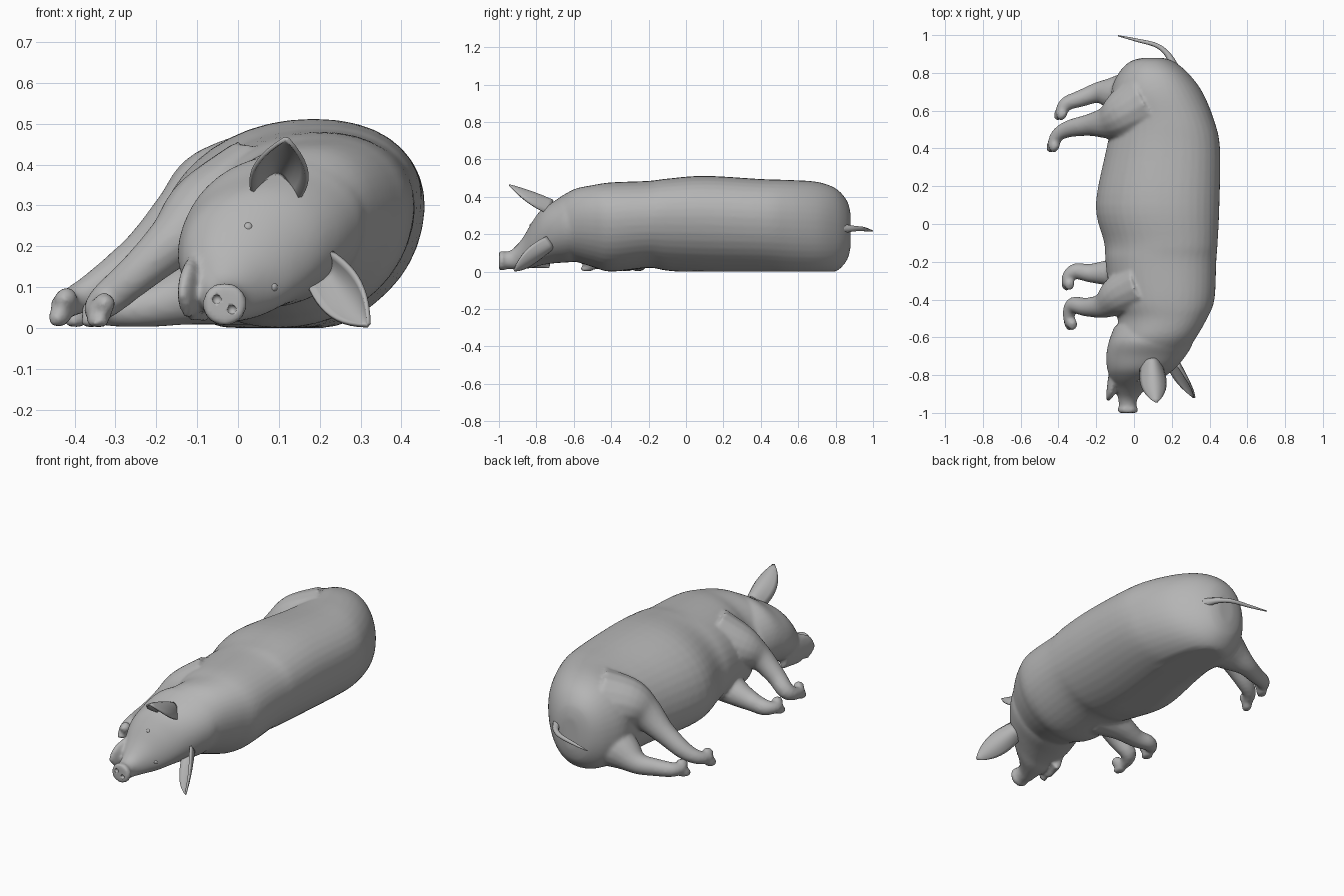
import bpy, bmesh, math
from mathutils import Vector

cube = bpy.data.objects.get("Cube")
if cube:
    bpy.data.objects.remove(cube)

skin = bpy.data.materials.new("soft grey skin")
skin.use_nodes = True
GREY = (0.46, 0.46, 0.46, 1)
skin.diffuse_color = GREY
skin.node_tree.nodes["Principled BSDF"].inputs["Base Color"].default_value = GREY


def spline(keys, steps):
    """Smooth curve through tuples of any length."""
    out = []
    last = len(keys) - 1
    for i in range(last):
        a, b, c, d = (keys[min(max(i + k, 0), last)] for k in (-1, 0, 1, 2))
        for s in range(steps):
            t = s / steps
            out.append(tuple(q + t / 2 * (r - p + t * (2*p - 5*q + 4*r - w + t * (3*(q - r) + w - p)))
                             for p, q, r, w in zip(a, b, c, d)))
    return out + [keys[-1]]


def loft(bm, rings):
    loops = [[bm.verts.new(p) for p in ring] for ring in rings]
    n = len(loops[0])
    faces = [bm.faces.new((a[i], a[(i + 1) % n], b[(i + 1) % n], b[i]))
             for a, b in zip(loops, loops[1:]) for i in range(n)]
    faces += [bm.faces.new(loops[0][::-1]), bm.faces.new(loops[-1])]
    bmesh.ops.recalc_face_normals(bm, faces=faces)


def tube(bm, keys, sides=16, steps=5, flat=1.0):
    """Tapered limb; keys are x, y, z, radius. Never sinks below the ground."""
    pts = spline(keys, steps)
    rings = []
    for i, p in enumerate(pts):
        tangent = Vector(pts[min(i + 1, len(pts) - 1)][:3]) - Vector(pts[max(i - 1, 0)][:3])
        side = tangent.cross(Vector((0, 0, 1))).normalized()
        up = side.cross(tangent).normalized() * flat
        ring = []
        for k in range(sides):
            a = math.tau * k / sides
            v = Vector(p[:3]) + p[3] * (side * math.cos(a) + up * math.sin(a))
            v.z = max(v.z, 0.002)
            ring.append(v)
        rings.append(ring)
    loft(bm, rings)


def trunk(bm, keys, power):
    """Leaning rounded sections; keys are y, x min, x max, z min, z max, lean."""
    def bend(v):
        return math.copysign(abs(v) ** (2 / power), v)
    rings = []
    for y, x0, x1, z0, z1, lean in spline(keys, 5):
        ring = []
        for k in range(40):
            a = math.tau * k / 40
            up = bend(math.sin(a))
            x = (x0 + x1) / 2 + (x1 - x0) / 2 * bend(math.cos(a)) + lean * up
            z = (z0 + z1) / 2 + (z1 - z0) / 2 * up
            ring.append((x, y, max(z, 0)))
        rings.append(ring)
    loft(bm, rings)


def finish(name, bm):
    mesh = bpy.data.meshes.new(name)
    bm.to_mesh(mesh)
    bm.free()
    mesh.materials.append(skin)
    for f in mesh.polygons:
        f.use_smooth = True
    obj = bpy.data.objects.new(name, mesh)
    bpy.context.collection.objects.link(obj)
    return obj


def leg(bm, keys):
    """Limb ending in two toes."""
    tube(bm, keys)
    end, prev = Vector(keys[-1][:3]), Vector(keys[-2][:3])
    ahead = (end - prev).normalized()
    for s in (-1, 1):
        root = end - ahead * 0.02 + Vector((0.008 * s, 0, 0.02 * s))
        tip = root + ahead * 0.05 + Vector((0, 0, 0.004 * s - 0.006))
        tube(bm, [(*root, 0.025), (*(root + tip) / 2, 0.027), (*tip, 0.014)], 12)


# Torso lying on its side, neck and head
bm = bmesh.new()
trunk(bm, [(0.88, 0.05, 0.15, 0.13, 0.31, 0), (0.86, -0.02, 0.21, 0.06, 0.38, 0),
           (0.8, -0.08, 0.285, 0.0, 0.445, 0.01), (0.7, -0.12, 0.36, -0.02, 0.48, 0.02),
           (0.55, -0.11, 0.42, -0.02, 0.49, 0.04), (0.4, -0.14, 0.45, -0.01, 0.495, 0.05),
           (0.1, -0.195, 0.445, -0.01, 0.512, 0.06), (-0.1, -0.15, 0.435, 0.005, 0.497, 0.06),
           (-0.2, -0.145, 0.43, 0.02, 0.485, 0.05), (-0.4, -0.12, 0.42, 0.0, 0.477, 0.05),
           (-0.5, -0.08, 0.38, 0.025, 0.462, 0.05), (-0.6, -0.09, 0.325, 0.055, 0.44, 0.04),
           (-0.68, -0.12, 0.27, 0.06, 0.39, 0.03)], 2.15)
trunk(bm, [(-0.54, -0.1, 0.28, 0.06, 0.4, 0.03), (-0.62, -0.13, 0.31, 0.05, 0.425, 0.03),
           (-0.7, -0.145, 0.27, 0.045, 0.38, 0.03), (-0.77, -0.14, 0.21, 0.035, 0.335, 0.02),
           (-0.82, -0.125, 0.145, 0.02, 0.27, 0.01), (-0.87, -0.1, 0.07, 0.015, 0.185, 0),
           (-0.92, -0.085, 0.022, 0.012, 0.125, 0), (-0.965, -0.08, 0.013, 0.012, 0.105, 0),
           (-0.98, -0.087, 0.022, 0.005, 0.112, 0), (-1.0, -0.082, 0.017, 0.01, 0.105, 0)], 2.1)

# Shoulder and haunch masses with the four legs
leg(bm, [(0.05, -0.32, 0.33, 0.14), (-0.08, -0.38, 0.27, 0.11), (-0.16, -0.43, 0.21, 0.068),
         (-0.25, -0.44, 0.13, 0.05), (-0.32, -0.43, 0.07, 0.044), (-0.345, -0.48, 0.045, 0.033),
         (-0.335, -0.53, 0.04, 0.03)])
leg(bm, [(0.0, -0.28, 0.12, 0.12), (-0.12, -0.26, 0.08, 0.075), (-0.23, -0.26, 0.05, 0.05),
         (-0.31, -0.25, 0.045, 0.042), (-0.35, -0.28, 0.042, 0.032), (-0.35, -0.32, 0.04, 0.03)])
leg(bm, [(0.06, 0.64, 0.32, 0.17), (-0.05, 0.58, 0.31, 0.135), (-0.13, 0.54, 0.26, 0.092),
         (-0.23, 0.525, 0.18, 0.06), (-0.34, 0.505, 0.1, 0.046), (-0.405, 0.47, 0.065, 0.036),
         (-0.43, 0.41, 0.052, 0.032)])
leg(bm, [(0.05, 0.69, 0.15, 0.15), (-0.09, 0.69, 0.1, 0.1), (-0.19, 0.695, 0.06, 0.057),
         (-0.28, 0.665, 0.05, 0.045), (-0.36, 0.635, 0.047, 0.038), (-0.39, 0.58, 0.045, 0.031)])

# Open lower jaw
tube(bm, [(-0.085, -0.74, 0.11, 0.035), (-0.105, -0.8, 0.1, 0.03), (-0.118, -0.87, 0.088, 0.026),
          (-0.132, -0.915, 0.05, 0.014)], flat=2.8)

body = finish("body", bm)
remesh = body.modifiers.new("blend", 'REMESH')
remesh.mode = 'VOXEL'
remesh.voxel_size = 0.0095
remesh.use_smooth_shade = True
smooth = body.modifiers.new("soften", 'SMOOTH')
smooth.factor = 0.5
smooth.iterations = 6


def ball(bm, centre, radius):
    made = bmesh.ops.create_uvsphere(bm, u_segments=16, v_segments=10, radius=radius)
    bmesh.ops.translate(bm, verts=made["verts"], vec=centre)


# Nostril hollows
bm = bmesh.new()
for x, z in ((-0.052, 0.07), (-0.015, 0.045)):
    ball(bm, (x, -1.0, z), 0.011)
cutter = finish("nostril_cutter", bm)
cutter.hide_render = True
cutter.hide_set(True)
cut = body.modifiers.new("nostrils", 'BOOLEAN')
cut.operation = 'DIFFERENCE'
cut.object = cutter

# Eyes set on the face surface
bpy.context.view_layer.update()
face = body.evaluated_get(bpy.context.evaluated_depsgraph_get())
for name, x, z in (("upper_eye", 0.025, 0.25), ("lower_eye", 0.09, 0.1)):
    hit, spot, normal, index = face.ray_cast(Vector((x, -2, z)), Vector((0, 1, 0)))
    if hit:
        bm = bmesh.new()
        ball(bm, spot - normal * 0.009, 0.013)
        finish(name, bm)


def ear(name, base, tip, across, width, cup):
    """Pointed, cupped leaf whose rims curl forwards."""
    base, tip = Vector(base), Vector(tip)
    axis = (tip - base).normalized()
    across = Vector(across)
    across = (across - axis * across.dot(axis)).normalized()
    front = axis.cross(across)
    if front.y > 0:
        front = -front
    bm = bmesh.new()
    grid = []
    for i in range(13):
        t = i / 12
        half = width * (0.72 + 0.9 * t - 0.5 * t * t) * (1 - t ** 3) + 0.004
        row = []
        for j in range(11):
            u = j / 5 - 1
            curl = cup * (1 - t * t) * (u * u - 0.3)
            row.append(bm.verts.new(base.lerp(tip, t) + across * half * u + front * curl))
        grid.append(row)
    for a, b in zip(grid, grid[1:]):
        for j in range(10):
            bm.faces.new((a[j], a[j + 1], b[j + 1], b[j]))
    obj = finish(name, bm)
    solid = obj.modifiers.new("thickness", 'SOLIDIFY')
    solid.thickness = 0.01
    solid.offset = 0


ear("upper_ear", (0.095, -0.72, 0.36), (0.118, -0.945, 0.462), (1, 0, -0.1), 0.068, 0.07)
ear("lower_ear", (0.215, -0.72, 0.14), (0.318, -0.92, 0.008), (0.65, -0.35, 0.5), 0.06, 0.04)

# Thin tail trailing behind
bm = bmesh.new()
tube(bm, [(0.21, 0.83, 0.23, 0.028), (0.18, 0.895, 0.23, 0.016), (0.12, 0.945, 0.228, 0.012),
          (0.02, 0.972, 0.222, 0.009), (-0.085, 0.997, 0.218, 0.003)], 10)
finish("tail", bm)
